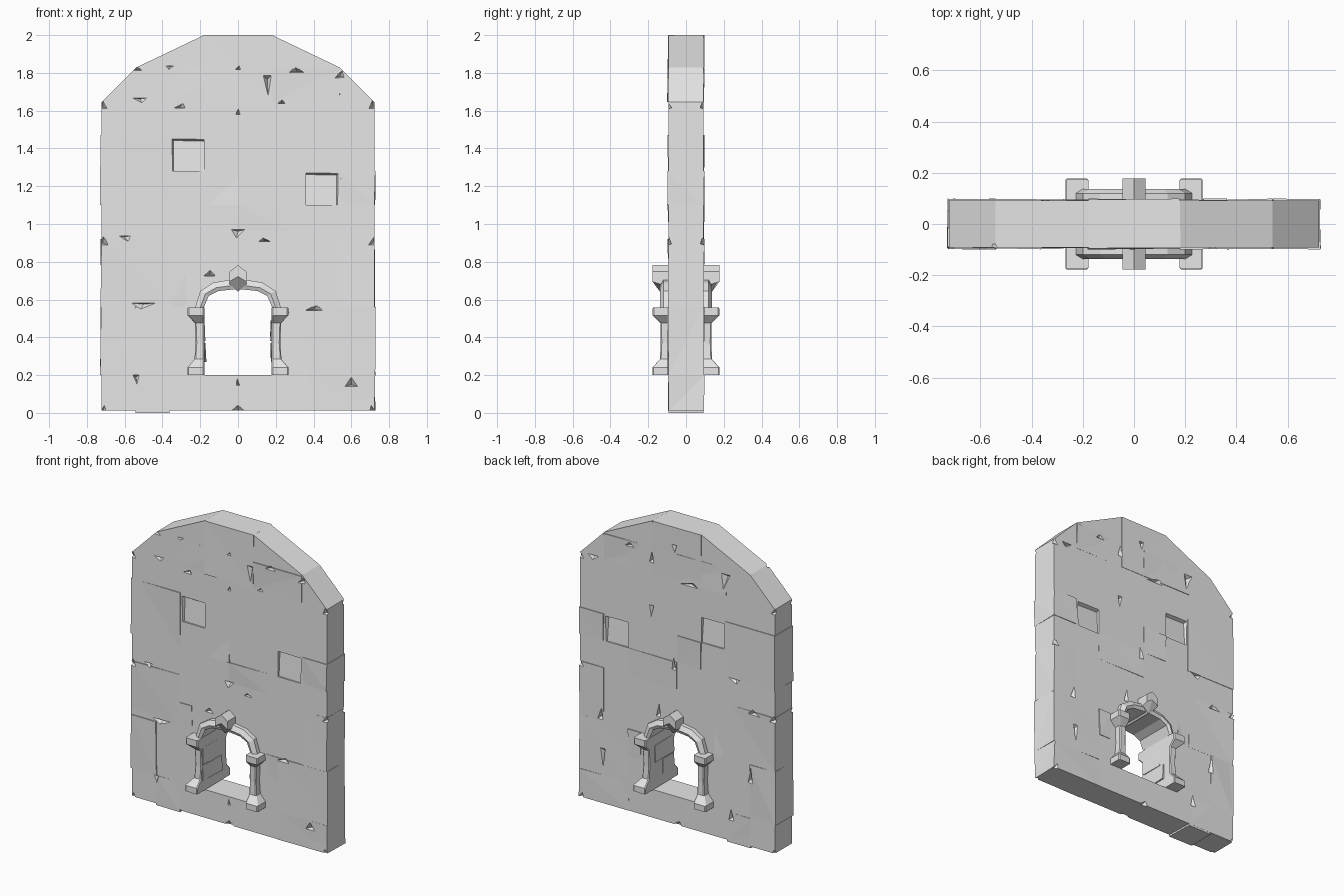
import bpy, bmesh, random
from mathutils import Vector

random.seed(4)
cube = bpy.data.objects.get("Cube")
if cube:
    bpy.data.objects.remove(cube, do_unlink=True)

stone = bpy.data.materials.new("grey_stone")
stone.use_nodes = True
GREY = (0.8, 0.8, 0.8, 1)
stone.diffuse_color = GREY
stone.node_tree.nodes["Principled BSDF"].inputs["Base Color"].default_value = GREY


def loft(bm, sections):
    """Skin a closed solid through rings of equal point count."""
    rings = [[bm.verts.new(p) for p in ring] for ring in sections]
    n = len(rings[0])
    faces = [bm.faces.new(rings[0]), bm.faces.new(rings[-1])]
    for a, b in zip(rings, rings[1:]):
        for i in range(n):
            j = (i + 1) % n
            faces.append(bm.faces.new((a[i], a[j], b[j], b[i])))
    return faces


def finish(bm, name):
    bmesh.ops.recalc_face_normals(bm, faces=bm.faces)
    mesh = bpy.data.meshes.new(name)
    bm.to_mesh(mesh)
    bm.free()
    mesh.materials.append(stone)
    obj = bpy.data.objects.new(name, mesh)
    bpy.context.scene.collection.objects.link(obj)
    return obj


def prism(name, outline, depth):
    bm = bmesh.new()
    loft(bm, [[(x, y, z) for x, z in outline] for y in (-depth, depth)])
    return finish(bm, name)


def carve(obj, cutter):
    mod = obj.modifiers.new("carve", "BOOLEAN")
    mod.operation = "DIFFERENCE"
    mod.solver = "EXACT"
    mod.object = cutter
    graph = bpy.context.evaluated_depsgraph_get()
    obj.data = bpy.data.meshes.new_from_object(obj.evaluated_get(graph))
    obj.modifiers.clear()


def mirrored(half):
    """Complete a left-right symmetric open path that ends at the centre."""
    return half + [(-x, z) for x, z in reversed(half)]


# Wall slab with a faceted round top
wall = prism("wall", mirrored([(0.722, 0.012), (0.722, 1.645), (0.54, 1.828), (0.18, 2.0)]), 0.092)

# Arched doorway
inner = [(0.18, 0.56), (0.155, 0.62), (0.105, 0.645), (0.04, 0.652)]
doorway = prism("doorway_cutter", mirrored([(0.18, 0.2)] + inner), 0.3)
carve(wall, doorway)

# Uneven stones standing slightly proud of both faces: x0, x1, z0, z1
blocks = [
    (-.726, -.365, .56, .92), (-.365, -.275, .56, .735), (.36, .726, .2, .56),
    (.545, .724, .56, .92), (.27, .36, .38, .56), (-.726, -.54, .2, .56),
    (-.54, -.365, 0, .2), (-.18, .18, 1.645, 2), (-.726, -.36, 1.1, 1.47),
    (.545, .724, 1.1, 1.28), (-.18, 0, 1.1, 1.28), (0, .36, .92, 1.1),
    (.36, .726, .012, .2), (-.36, 0, 1.645, 1.825), (.18, .54, 1.645, 1.82),
]
stones = []
for i, (x0, x1, z0, z1) in enumerate(blocks):
    bm = bmesh.new()
    rings = []
    for side in (-1, 1):
        rings.append([(x + random.uniform(-.004, .004),
                       side * (.094 + random.uniform(-.004, .006)), z)
                      for x, z in ((x0, z0), (x1, z0), (x1, z1), (x0, z1))])
    loft(bm, rings)
    bmesh.ops.triangulate(bm, faces=bm.faces)
    stones.append(finish(bm, f"wall_stone_{i + 1}"))

# Chips and missing stones on both faces
bm = bmesh.new()


def chip(x, z, w, h, side, flip):
    tri = [(-w / 2, -h / 2), (w / 2, -h / 2), (w * random.uniform(-.3, .3), h / 2)]
    base = [bm.verts.new((x + a, side * .106, z + b * flip)) for a, b in tri]
    tip = bm.verts.new((x, side * .068, z - h * .3 * flip))
    bm.faces.new(base)
    for i in range(3):
        bm.faces.new((base[i], base[(i + 1) % 3], tip))


front_chips = [
    (0, .94, .11, .07), (-.15, .745, .1, .05), (0, .03, .12, .05), (-.54, .17, .05, .07),
    (.6, .17, .1, .07), (0, .17, .03, .06), (-.36, 1.825, .07, .03), (0, 1.83, .04, .03),
    (.31, 1.82, .1, .04), (-.52, 1.65, .12, .04), (-.31, 1.63, .1, .04), (0, 1.6, .04, .05),
    (.155, 1.72, .06, .15), (.23, 1.65, .07, .03), (.14, .92, .1, .03), (-.6, .92, .1, .04),
    (-.54, 1.83, .1, .04), (.54, 1.8, .07, .06), (-.5, .56, .2, .05), (.4, .56, .12, .04),
]
back_chips = [
    (.19, 1.38, .05, .12), (-.09, 1.65, .2, .04), (.57, .62, .06, .12), (-.42, 1.08, .13, .05),
    (-.57, .92, .12, .05), (.14, .76, .05, .14), (-.36, 1.72, .1, .15), (.19, 1.77, .05, .12),
    (.35, 1.8, .1, .04), (.02, 1.85, .05, .07), (-.4, .2, .06, .12), (0, .03, .1, .05),
    (.55, .3, .05, .18), (.02, 1.1, .04, .12), (-.54, .5, .05, .14), (.62, 1.63, .12, .05),
]
for side, chips in ((-1, front_chips), (1, back_chips)):
    for i, (x, z, w, h) in enumerate(chips):
        chip(x, z, w, h, side, 1 if i % 3 else -1)
    # corner nicks
    for x in (-.715, .715):
        for z in (.025, .92, 1.64):
            chip(x, z, .07, .07, side, 1)
    # square sockets with a sloping floor
    for x0, z0, slant in ((-.36, 1.28, 1), (.36, 1.1, -1)):
        x1, z1 = x0 + .18, z0 + .18
        left, right = (x0 + .018, x1) if slant > 0 else (x0, x1 - .018)
        outer = [(x, side * .12, z) for x, z in ((x0, z0), (x1, z0), (x1, z1), (x0, z1))]
        floor = [(left, side * .08, z0), (right, side * .085, z0),
                 (right, side * .07, z1 - .022), (left, side * .07, z1 - .018)]
        loft(bm, [outer, floor])
cutter = finish(bm, "chip_cutter")
for obj in [wall] + stones:
    carve(obj, cutter)
for helper in (cutter, doorway):
    bpy.data.objects.remove(helper, do_unlink=True)

# Door columns running through the wall: height, outer x, half depth
profile = [(.2, .268, .178), (.24, .268, .178), (.285, .23, .138), (.37, .224, .134),
           (.475, .228, .136), (.515, .266, .176), (.558, .266, .176)]
for name, s in (("left_column", 1), ("right_column", -1)):
    bm = bmesh.new()
    loft(bm, [[(s * .178, -d, z), (s * x, -d, z), (s * x, d, z), (s * .178, d, z)]
              for z, x, d in profile])
    bmesh.ops.bevel(bm, geom=[e for e in bm.edges if abs(e.verts[0].co.z - e.verts[1].co.z) > .01],
                    offset=.006, segments=1, affect="EDGES")
    finish(bm, name)

# Small uneven stones lining the jambs
for s in (-1, 1):
    for i, (z0, z1) in enumerate(((.27, .37), (.38, .49))):
        bm = bmesh.new()
        loft(bm, [[(s * .2, y, z0), (s * random.uniform(.165, .178), y, z0),
                   (s * random.uniform(.165, .178), y, z1), (s * .2, y, z1)]
                  for y in (-.12, random.uniform(-.02, .1))])
        finish(bm, f"jamb_stone_{'left' if s > 0 else 'right'}_{i + 1}")

# Arch band with a chamfered outer edge
outer = [(.228, .555), (.2, .645), (.13, .69), (.04, .705)]
bm = bmesh.new()
rings = []
for (ix, iz), (ox, oz) in zip(mirrored(inner), mirrored(outer)):
    a, b = Vector((ix, 0, iz)), Vector((ox, 0, oz))
    rings.append([a.lerp(b, t) + Vector((0, d, 0)) for t, d in
                  ((0, -.128), (.4, -.137), (1, -.12), (1, .12), (.4, .137), (0, .128))])
loft(bm, rings)
finish(bm, "arch")

# Keystone tapering inward at its lower end
full = [(0, .782), (.045, .748), (.045, .682), (0, .642), (-.045, .682), (-.045, .748)]
tip = [(0, .782), (.045, .748), (.045, .695), (0, .722), (-.045, .695), (-.045, .748)]
bm = bmesh.new()
loft(bm, [[(x, y, z) for x, z in shape]
          for y, shape in ((-.177, tip), (-.138, full), (.138, full), (.177, tip))])
finish(bm, "keystone")
